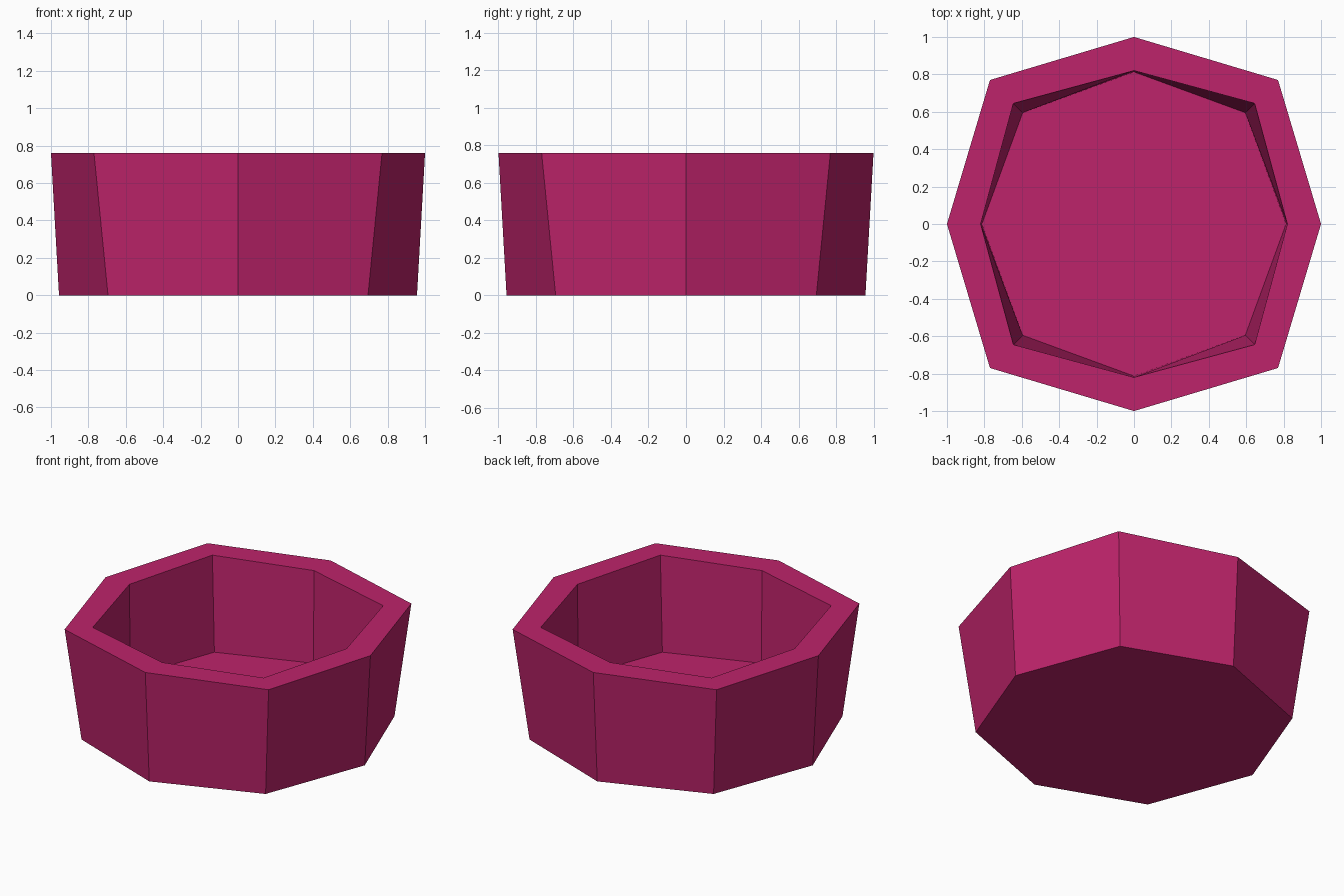
import bpy
import bmesh

cube = bpy.data.objects.get("Cube")
if cube:
    bpy.data.objects.remove(cube, do_unlink=True)

# Single berry-pink colour
COLOUR = (0.515, 0.017, 0.147, 1.0)
mat = bpy.data.materials.new("berry_pink")
mat.use_nodes = True
mat.diffuse_color = COLOUR
mat.node_tree.nodes["Principled BSDF"].inputs["Base Color"].default_value = COLOUR

# Eight directions: corners on the axes alternate with diagonal corners
DIRECTIONS = [(1, 0), (1, 1), (0, 1), (-1, 1), (-1, 0), (-1, -1), (0, -1), (1, -1)]


def add_ring(bm, axis, diagonal, z):
    """One eight-sided loop with its own axis and diagonal reach."""
    ring = []
    for x, y in DIRECTIONS:
        reach = diagonal if x and y else axis
        ring.append(bm.verts.new((x * reach, y * reach, z)))
    return ring


# Bowl wall profile: outer bottom, outer rim, inner rim, inner floor
PROFILE = [
    (0.957, 0.695, 0.0),
    (1.0, 0.77, 0.76),
    (0.82, 0.645, 0.76),
    (0.813, 0.595, 0.13),
]

bm = bmesh.new()
rings = [add_ring(bm, *level) for level in PROFILE]
for low, high in zip(rings, rings[1:]):
    for i in range(len(low)):
        j = (i + 1) % len(low)
        bm.faces.new((low[i], low[j], high[j], high[i]))

# Underside and inner floor
bm.faces.new(reversed(rings[0]))
bm.faces.new(rings[-1])
bmesh.ops.recalc_face_normals(bm, faces=bm.faces)

mesh = bpy.data.meshes.new("octagonal_bowl")
bm.to_mesh(mesh)
bm.free()
mesh.materials.append(mat)
bowl = bpy.data.objects.new("octagonal_bowl", mesh)
bpy.context.collection.objects.link(bowl)
